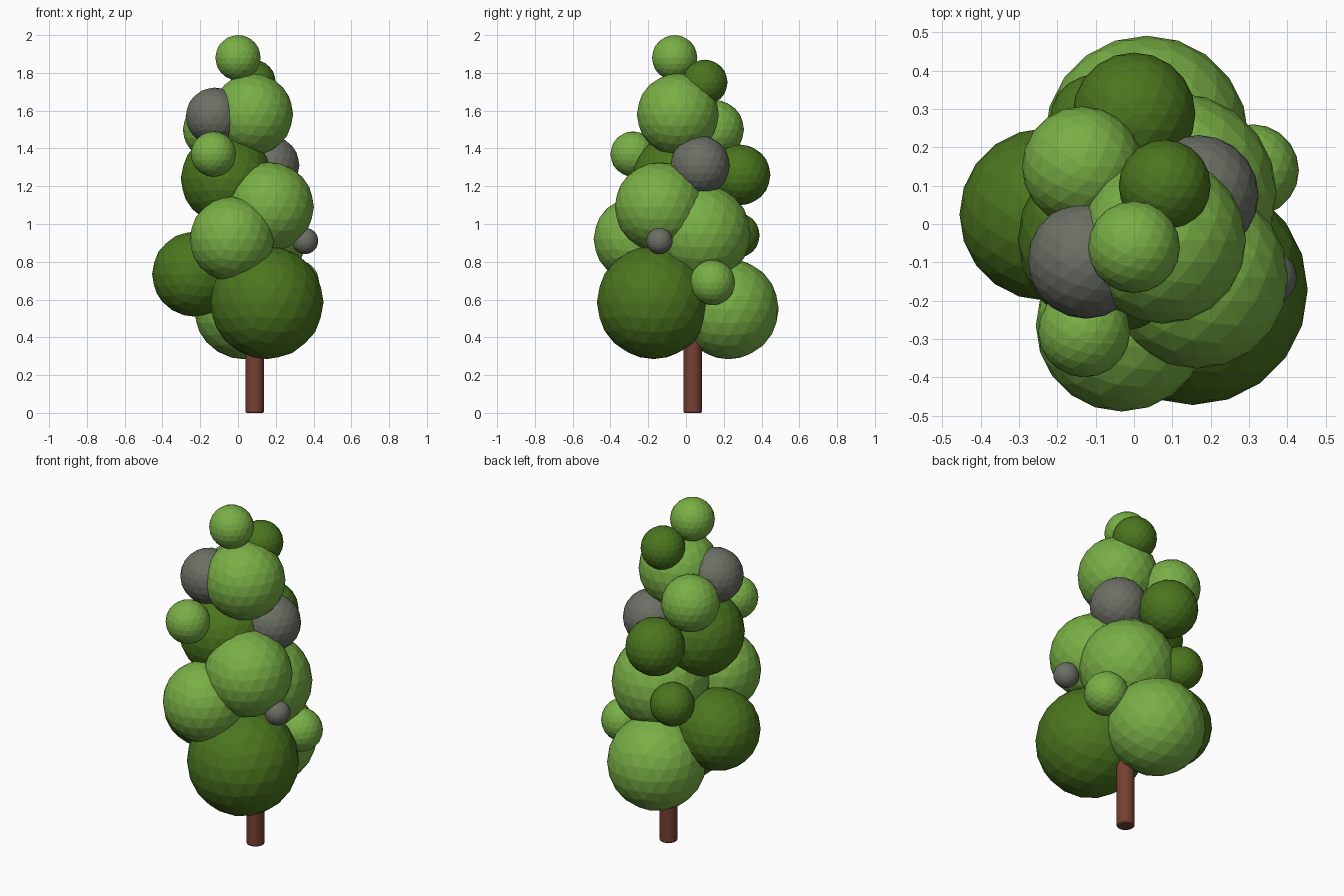
import bpy

if "Cube" in bpy.data.objects:
    bpy.data.objects.remove(bpy.data.objects["Cube"])


def material(name, rgb):
    m = bpy.data.materials.new(name)
    m.diffuse_color = (*rgb, 1)
    m.use_nodes = True
    m.node_tree.nodes["Principled BSDF"].inputs["Base Color"].default_value = m.diffuse_color
    return m


light = material("light_leaf", (0.19, 0.43, 0.06))
dark = material("dark_leaf", (0.07, 0.18, 0.013))
grey = material("grey_leaf", (0.15, 0.16, 0.13))
bark = material("bark", (0.18, 0.05, 0.033))


def leaf_ball(name, mat, x, y, z, r):
    bpy.ops.mesh.primitive_ico_sphere_add(subdivisions=3, radius=r, location=(x, y, z))
    ob = bpy.context.object
    ob.name = name
    ob.data.materials.append(mat)


# Foliage: flat-shaded balls, x, y, z, radius
foliage = {
    "light_foliage": (light, [
        (0.00, -0.06, 1.88, 0.12),
        (0.075, -0.043, 1.58, 0.217),
        (-0.13, -0.28, 1.37, 0.12),
        (-0.135, 0.15, 1.50, 0.157),
        (0.165, -0.14, 1.09, 0.237),
        (-0.032, -0.265, 0.92, 0.224),
        (0.11, 0.08, 0.95, 0.262),
        (0.033, 0.225, 0.55, 0.266),
        (0.31, 0.14, 0.69, 0.12)]),
    "dark_foliage": (dark, [
        (0.08, 0.10, 1.75, 0.12),
        (-0.06, -0.04, 1.24, 0.243),
        (0.00, 0.287, 1.26, 0.16),
        (-0.10, 0.27, 0.94, 0.12),
        (-0.23, 0.025, 0.735, 0.225),
        (0.153, -0.172, 0.585, 0.30)]),
    "grey_foliage": (grey, [
        (-0.125, -0.095, 1.57, 0.152),
        (0.168, 0.075, 1.31, 0.157),
        (0.355, -0.14, 0.91, 0.07)]),
}
for name, (mat, balls) in foliage.items():
    for i, ball in enumerate(balls):
        leaf_ball(f"{name}_{i + 1}", mat, *ball)

# Trunk: round post with softened rims, running up into the foliage
bpy.ops.mesh.primitive_cylinder_add(vertices=32, radius=0.049, depth=0.9,
                                    location=(0.089, 0.036, 0.45))
trunk = bpy.context.object
trunk.name = "trunk"
trunk.data.materials.append(bark)
bevel = trunk.modifiers.new("rim", 'BEVEL')
bevel.width = 0.008
bevel.segments = 2
bevel.limit_method = 'ANGLE'
bpy.ops.object.shade_smooth_by_angle()
